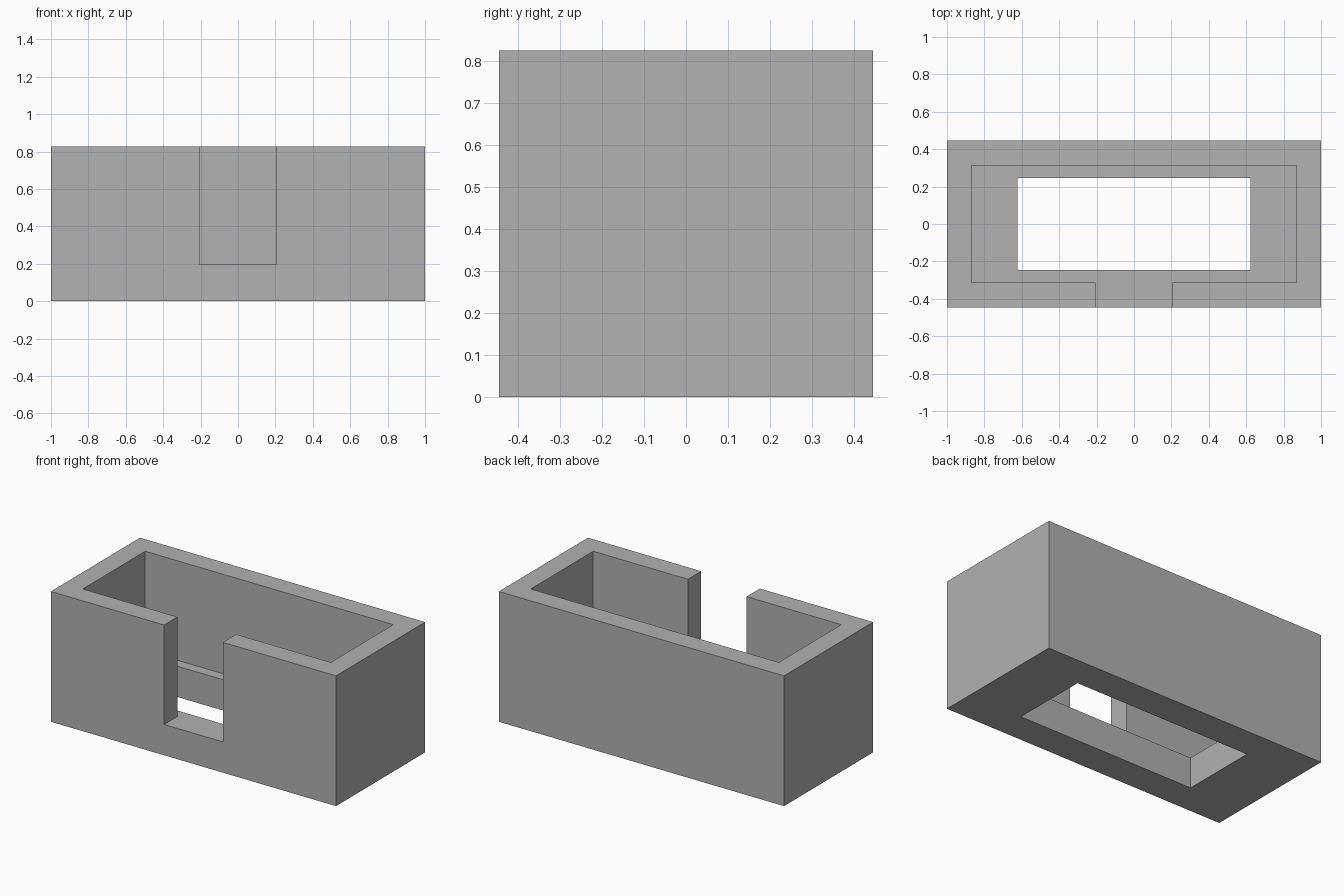
import bpy
import bmesh

old = bpy.data.objects.get("Cube")
if old:
    bpy.data.objects.remove(old, do_unlink=True)

# Main sizes
HALF_X, HALF_Y, HEIGHT = 1.0, 0.446, 0.826
CAVITY_X, CAVITY_Y = 0.87, 0.313
HOLE_X, HOLE_Y = 0.622, 0.247
SLOT_X, FLOOR = 0.206, 0.195

grey = bpy.data.materials.new("plain_grey")
grey.use_nodes = True
colour = (0.445, 0.445, 0.445, 1)
grey.diffuse_color = colour
grey.node_tree.nodes["Principled BSDF"].inputs["Base Color"].default_value = colour


def prism(name, outline, bottom, top):
    """Extrude a flat outline from one height to another."""
    bm = bmesh.new()
    face = bm.faces.new([bm.verts.new((x, y, bottom)) for x, y in outline])
    moved = bmesh.ops.extrude_face_region(bm, geom=[face])["geom"]
    verts = [v for v in moved if isinstance(v, bmesh.types.BMVert)]
    bmesh.ops.translate(bm, verts=verts, vec=(0, 0, top - bottom))
    bmesh.ops.recalc_face_normals(bm, faces=bm.faces[:])
    mesh = bpy.data.meshes.new(name)
    bm.to_mesh(mesh)
    bm.free()
    mesh.materials.append(grey)
    obj = bpy.data.objects.new(name, mesh)
    bpy.context.scene.collection.objects.link(obj)
    return obj


def rectangle(x, y):
    return [(-x, -y), (x, -y), (x, y), (-x, y)]


def carve(target, cutter):
    """Subtract the cutter for good, then discard it."""
    cutter.hide_render = True
    mod = target.modifiers.new("cut", "BOOLEAN")
    mod.operation = "DIFFERENCE"
    mod.solver = "EXACT"
    mod.object = cutter
    bpy.context.view_layer.objects.active = target
    bpy.ops.object.modifier_apply(modifier=mod.name)
    bpy.data.objects.remove(cutter, do_unlink=True)


# Solid block
housing = prism("open_housing", rectangle(HALF_X, HALF_Y), 0, HEIGHT)

# Open-topped cavity joined with the front slot, sharing one floor level
left_half = [(SLOT_X, -HALF_Y - 0.1), (SLOT_X, -CAVITY_Y),
             (CAVITY_X, -CAVITY_Y), (CAVITY_X, CAVITY_Y)]
outline = left_half + [(-x, y) for x, y in reversed(left_half)]
carve(housing, prism("cavity_cutter", outline, FLOOR, HEIGHT + 0.1))

# Rectangular opening through the floor
carve(housing, prism("floor_cutter", rectangle(HOLE_X, HOLE_Y), -0.1, FLOOR + 0.1))
